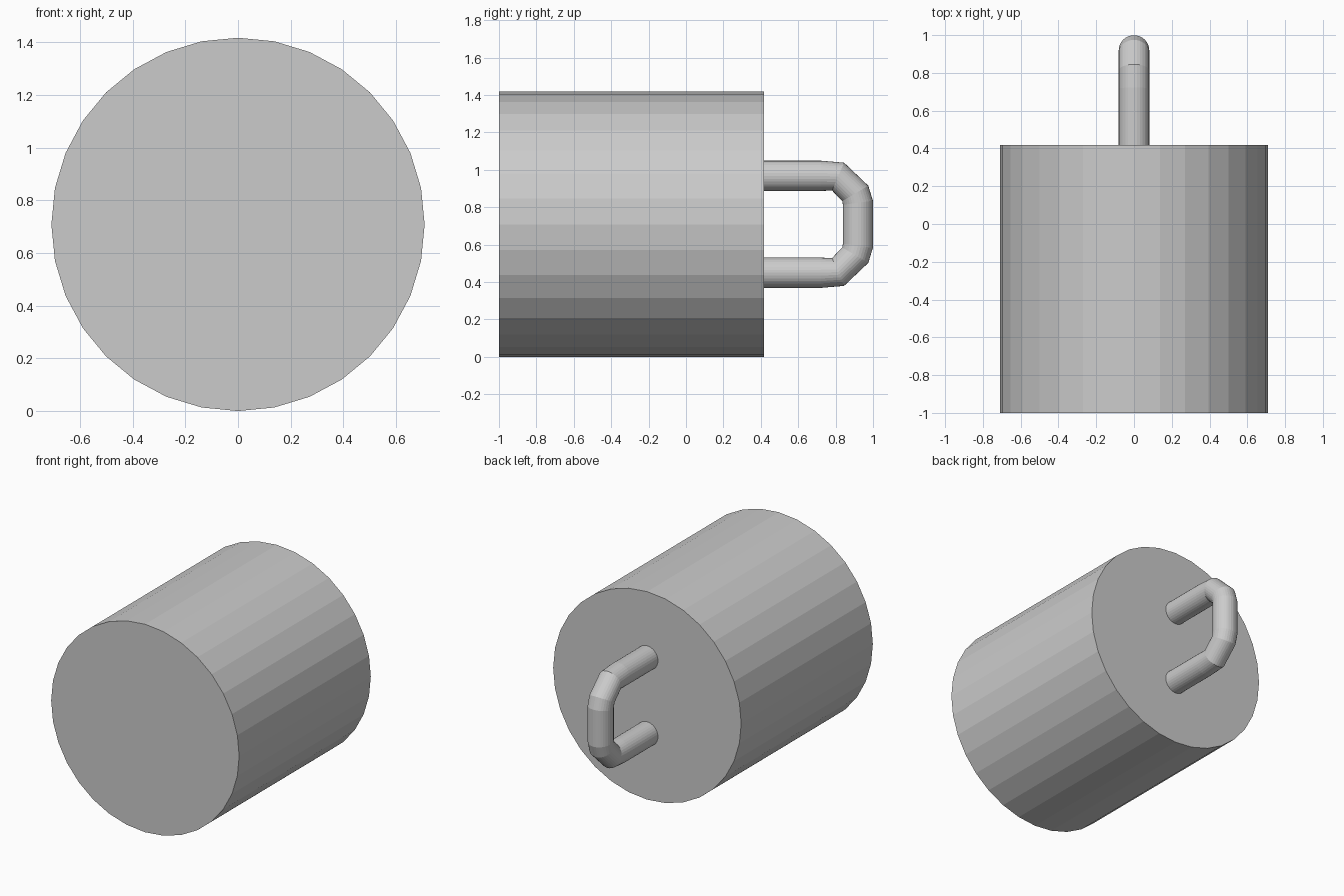
import bpy
import math

if "Cube" in bpy.data.objects:
    bpy.data.objects.remove(bpy.data.objects["Cube"])

grey = bpy.data.materials.new("plain_grey")
grey.diffuse_color = (0.6, 0.6, 0.6, 1)
grey.use_nodes = True
grey.node_tree.nodes["Principled BSDF"].inputs["Base Color"].default_value = grey.diffuse_color

R, MID = 0.709, 0.709          # drum radius and axis height
BACK = 0.418                   # y of the drum's back face

# Drum: 32-sided flat-shaded cylinder lying along y
bpy.ops.mesh.primitive_cylinder_add(
    vertices=32, radius=R, depth=BACK + 1,
    location=(0, (BACK - 1) / 2, MID), rotation=(math.pi / 2, 0, 0))
drum = bpy.context.object
drum.name = "drum"
drum.data.materials.append(grey)

# Handle: round bar swept along a bent path, lower half mirrors the upper
upper = [(BACK - 0.01, 0.259), (0.72, 0.259), (0.813, 0.255),
         (0.905, 0.165), (0.919, 0.115)]
path = upper + [(y, -h) for y, h in reversed(upper)]
curve = bpy.data.curves.new("handle", "CURVE")
curve.dimensions = "3D"
curve.bevel_depth = 0.081
curve.bevel_resolution = 14
curve.use_fill_caps = True
spline = curve.splines.new("POLY")
spline.points.add(len(path) - 1)
for p, (y, h) in zip(spline.points, path):
    p.co = (0, y, MID + h, 1)
spline.use_smooth = False
handle = bpy.data.objects.new("handle", curve)
bpy.context.collection.objects.link(handle)
curve.materials.append(grey)

# Turn the swept bar into a mesh
bpy.ops.object.select_all(action="DESELECT")
handle.select_set(True)
bpy.context.view_layer.objects.active = handle
bpy.ops.object.convert(target="MESH")
